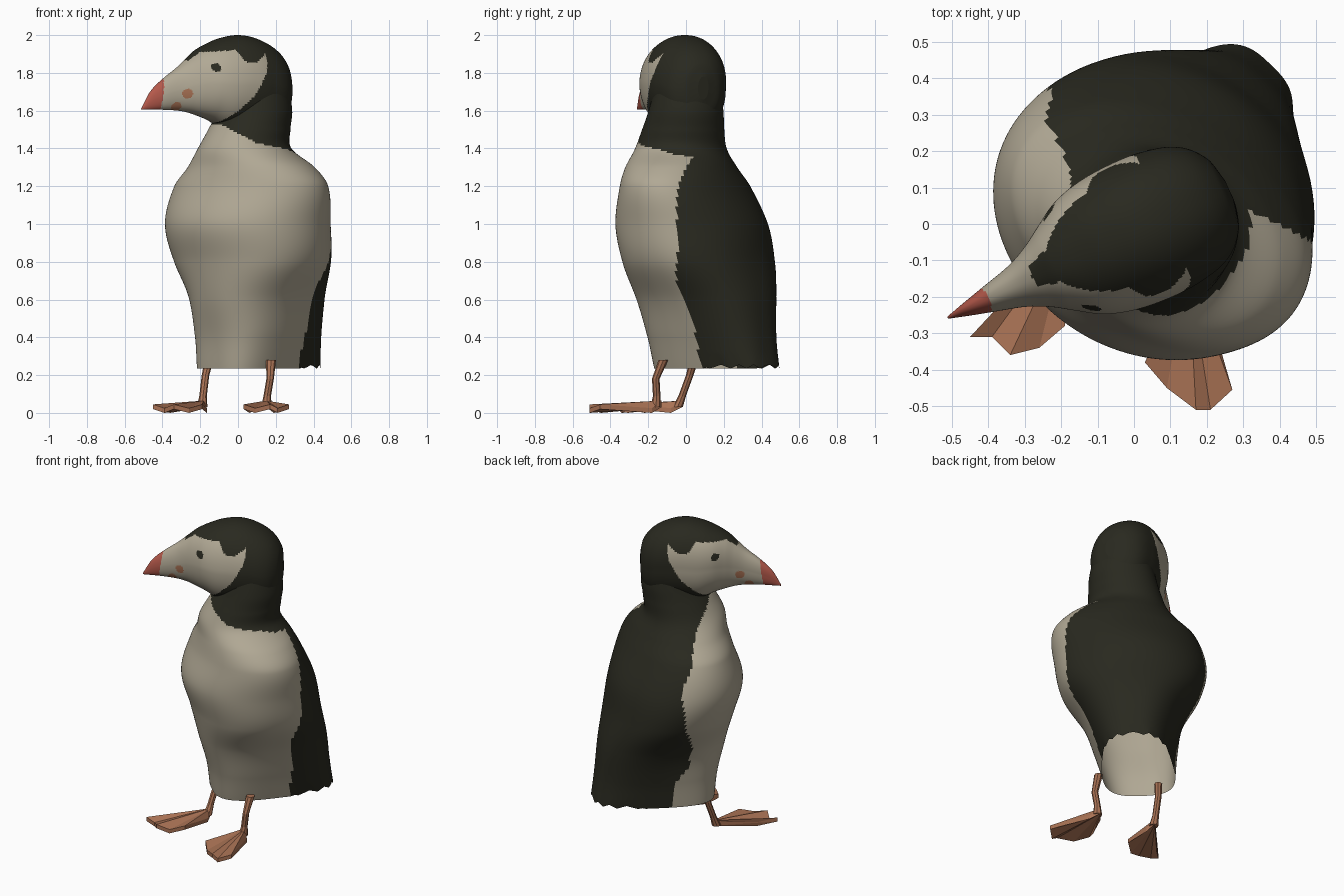
import bpy, bmesh, math
from mathutils import Vector

if "Cube" in bpy.data.objects:
    bpy.data.objects.remove(bpy.data.objects["Cube"])

def mat(name, col):
    m = bpy.data.materials.new(name)
    m.diffuse_color = (*col, 1)
    m.use_nodes = True
    m.node_tree.nodes["Principled BSDF"].inputs["Base Color"].default_value = m.diffuse_color
    return m

DARK = mat("charcoal feathers", (0.022, 0.022, 0.014))
PALE = mat("pale feathers", (0.44, 0.395, 0.30))
RED = mat("red beak", (0.46, 0.10, 0.07))
ORANGE = mat("orange feet", (0.40, 0.17, 0.09))

def interp(keys, t, smooth=True):
    """Interpolate rows (t, a, b, ...) at t, smoothly or linearly."""
    t = min(max(t, keys[0][0]), keys[-1][0])
    i = 0
    while i < len(keys) - 2 and t > keys[i + 1][0]:
        i += 1
    p, q = keys[i], keys[i + 1]
    o, r = keys[max(i - 1, 0)], keys[min(i + 2, len(keys) - 1)]
    h = q[0] - p[0]
    s = (t - p[0]) / h
    out = []
    for k in range(1, len(p)):
        if not smooth:
            out.append(p[k] + (q[k] - p[k]) * s)
            continue
        m0 = (q[k] - o[k]) / (q[0] - o[0]) * h
        m1 = (r[k] - p[k]) / (r[0] - p[0]) * h
        out.append((2*s**3 - 3*s*s + 1) * p[k] + (s**3 - 2*s*s + s) * m0
                   + (3*s*s - 2*s**3) * q[k] + (s**3 - s*s) * m1)
    return out

def loft(name, rings, mats, rule=None, smooth=True, open_start=False):
    """Skin a list of closed rings, cap the ends, colour faces by rule."""
    bm = bmesh.new()
    vs = [[bm.verts.new(p) for p in ring] for ring in rings]
    n = len(rings[0])
    for a, b in zip(vs, vs[1:]):
        for i in range(n):
            j = (i + 1) % n
            bm.faces.new((a[i], a[j], b[j], b[i]))
    bm.faces.new(vs[-1])
    if not open_start:
        bm.faces.new(vs[0])
    bmesh.ops.recalc_face_normals(bm, faces=bm.faces)
    for f in bm.faces:
        f.smooth = smooth and len(f.verts) == 4
        if rule:
            f.material_index = rule(f.calc_center_median())
    me = bpy.data.meshes.new(name)
    bm.to_mesh(me)
    bm.free()
    for m in mats:
        me.materials.append(m)
    ob = bpy.data.objects.new(name, me)
    bpy.context.collection.objects.link(ob)
    return ob

def power(v, e):
    return math.copysign(abs(v) ** (2 / e), v)

# Body and neck, open below:
# z, centre x, y, half width, half depth, facing angle, squareness, rear taper
BODY = [(0.235, 0.122, 0.175, 0.21, 0.365, 46, 3.0, 0.14),
        (0.4, 0.117, 0.147, 0.245, 0.365, 47, 2.7, 0.1),
        (0.6, 0.10, 0.108, 0.305, 0.38, 50, 2.4, 0), (0.8, 0.077, 0.067, 0.415, 0.38, 55, 2.2, 0),
        (1.0, 0.052, 0.03, 0.455, 0.385, 60, 2.0, 0), (1.2, 0.07, -0.005, 0.435, 0.31, 60, 2.0, 0),
        (1.3, 0.07, -0.025, 0.355, 0.274, 60, 2.0, 0), (1.4, 0.035, -0.027, 0.25, 0.24, 60, 2.0, 0),
        (1.5, 0.06, -0.015, 0.218, 0.217, 50, 2.0, 0), (1.6, 0.09, 0.0, 0.20, 0.195, 40, 2.0, 0),
        (1.75, 0.10, 0.01, 0.17, 0.16, 40, 2.0, 0)]
STEPS = 150

def body_ring(k, n=128):
    z = 0.235 + 1.515 * k / STEPS
    cx, cy, a, b, ang, e, taper = interp(BODY, z)
    fx, fy = -math.cos(math.radians(ang)), -math.sin(math.radians(ang))
    ring = []
    for i in range(n):
        t = math.tau * i / n
        w, f = a * power(math.cos(t), e), b * power(math.sin(t), e)
        w *= 1 + taper * f / b
        # ragged feather tips along the rear hem
        tip = 0.02 * abs((i % 8) - 4) / 4 * max(0, 1 - k / 8) if f < -0.1 else 0
        ring.append((cx - w * fy + f * fx, cy + w * fx + f * fy, z + tip))
    return ring

HX, HY = -0.912, -0.41           # direction the beak points
BACK_R = [(0.235, 0.215), (0.5, 0.21), (0.6, 0.18), (0.66, 0.15), (0.85, 0.19), (1.5, 0.18)]
BACK_L = [(0.235, 0.21), (0.4, 0.19), (0.5, 0.11), (0.65, 0.11), (0.8, 0.19), (1.0, 0.22),
          (1.1, 0.2), (1.2, 0.14), (1.3, 0.09), (1.4, 0.02), (1.5, -0.08)]
COLLAR = [(1.35, -0.32), (1.39, -0.2), (1.43, 0.02), (1.5, 0.12), (1.56, 0.18), (1.7, 0.4)]

def body_colour(c):
    edge = interp(BACK_L if c.x < 0.1 - 0.1 * (c.z > 1.3) else BACK_R, c.z, False)[0]
    back = 0.467 * c.x + 0.884 * c.y > edge
    collar = c.z > 1.35 and HX * c.x + HY * c.y < interp(COLLAR, c.z, False)[0]
    return 0 if back or collar else 1

loft("body", [body_ring(k) for k in range(STEPS + 1)], [DARK, PALE], body_colour,
     open_start=True)

# Head and beak: upright sections along the beak axis: u, half width, low z, high z
HEAD = [(-0.277, 0.03, 1.66, 1.78), (-0.26, 0.10, 1.58, 1.85), (-0.2, 0.165, 1.51, 1.925),
        (-0.1, 0.195, 1.50, 1.98), (0, 0.20, 1.50, 2.0), (0.1, 0.19, 1.51, 1.985),
        (0.18, 0.165, 1.55, 1.955), (0.25, 0.122, 1.575, 1.92), (0.30, 0.09, 1.59, 1.88),
        (0.36, 0.062, 1.60, 1.83), (0.45, 0.037, 1.605, 1.765), (0.52, 0.018, 1.605, 1.70),
        (0.572, 0.003, 1.605, 1.612)]

def head_ring(u, n=128):
    w, lo, hi = interp(HEAD, u)
    ring = []
    for i in range(n):
        t = math.tau * i / n
        up = power(math.sin(t), 2.2)
        s = 0.025 + w * power(math.cos(t), 2.2) - 0.1 * w * max(0, up)
        ring.append((HX * u - HY * s, HY * u + HX * s, (lo + hi) / 2 + (hi - lo) / 2 * up))
    return ring

FACE_TOP = [(-0.08, 1.90), (-0.02, 1.855), (0.05, 1.86), (0.08, 1.92), (0.25, 1.91),
            (0.31, 1.865), (0.34, 1.88)]
FACE_LOW = [(-0.08, 1.85), (-0.07, 1.80), (0, 1.68), (0.08, 1.60), (0.15, 1.54), (0.2, 1.45)]

def head_colour(c):
    u, z = HX * c.x + HY * c.y, c.z
    if u > 0.465 - 0.15 * max(0, z - 1.65):
        return 2
    if math.hypot(u - 0.2, z - 1.83) < 0.023:       # eye
        return 0
    if math.hypot(u - 0.335, z - 1.69) < 0.026 or math.hypot(u - 0.385, z - 1.62) < 0.026:
        return 3                                    # mouth spots
    if u < -0.08:
        return 0
    return int(interp(FACE_LOW, u, False)[0] < z < interp(FACE_TOP, u, False)[0])

loft("head", [head_ring(-0.277 + 0.849 * i / 170) for i in range(171)],
     [DARK, PALE, RED, ORANGE], head_colour)

# Legs: low-poly tapered tubes through a few points with a radius
def leg(name, pts):
    loft(name, [[(x + r * math.cos(math.tau * i / 8), y + r * math.sin(math.tau * i / 8), z)
                 for i in range(8)] for x, y, z, r in pts], [ORANGE], None, False)

leg("left_leg", [(-0.155, 0.04, 0.27, 0.024), (-0.172, 0.02, 0.2, 0.02),
                 (-0.185, -0.02, 0.09, 0.02), (-0.19, -0.045, 0.03, 0.028)])
leg("right_leg", [(0.175, -0.12, 0.28, 0.026), (0.17, -0.16, 0.18, 0.02),
                  (0.155, -0.155, 0.09, 0.02), (0.15, -0.16, 0.03, 0.028)])

# Feet: thin webbed fans, raised along the toes
def foot(name, heel, rim):
    pts = [Vector(heel)] + [Vector(p) for p in rim]
    bm = bmesh.new()
    top = [bm.verts.new((p.x, p.y, 0.065 if k == 0 else 0.045 if k % 2 else 0.025))
           for k, p in enumerate(pts)]
    low = [bm.verts.new((p.x, p.y, 0.03 if k == 0 else 0.02 if k % 2 else 0.0))
           for k, p in enumerate(pts)]
    n = len(pts)
    for k in range(1, n - 1):
        bm.faces.new((top[0], top[k], top[k + 1]))
        bm.faces.new((low[0], low[k + 1], low[k]))
    for k in range(n):
        j = (k + 1) % n
        bm.faces.new((top[k], low[k], low[j], top[j]))
    bmesh.ops.recalc_face_normals(bm, faces=bm.faces)
    me = bpy.data.meshes.new(name)
    bm.to_mesh(me)
    bm.free()
    me.materials.append(ORANGE)
    bpy.context.collection.objects.link(bpy.data.objects.new(name, me))

foot("left_foot", (-0.18, -0.02),
     [(-0.24, -0.09), (-0.36, -0.22), (-0.45, -0.31), (-0.39, -0.31), (-0.34, -0.36),
      (-0.26, -0.34), (-0.19, -0.28), (-0.165, -0.08)])
foot("right_foot", (0.15, -0.13),
     [(0.11, -0.18), (0.06, -0.31), (0.03, -0.38), (0.09, -0.45), (0.17, -0.51),
      (0.21, -0.51), (0.27, -0.455), (0.19, -0.18)])
